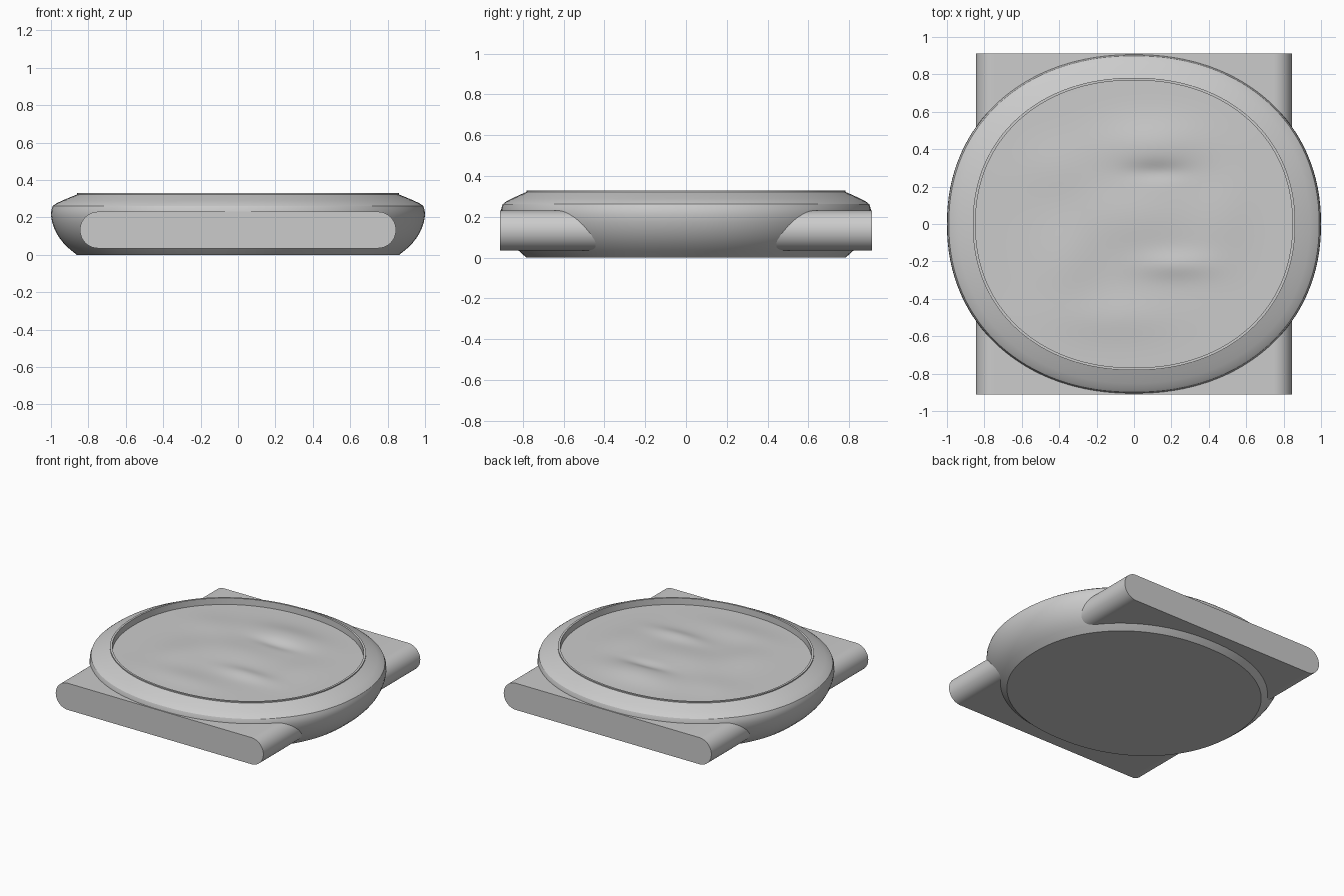
import bpy, bmesh, math

if "Cube" in bpy.data.objects:
    bpy.data.objects.remove(bpy.data.objects["Cube"])

SEGMENTS = 128
Y_RATIO = 0.907      # body is slightly squashed front to back
POWER = 2.14         # slightly squared ellipse


def outline(r, z):
    """One ring of the rounded body outline; z is a number or function of x, y."""
    ring = []
    for i in range(SEGMENTS):
        a = 2 * math.pi * i / SEGMENTS
        c, s = math.cos(a), math.sin(a)
        x = r * math.copysign(abs(c) ** (2 / POWER), c)
        y = r * Y_RATIO * math.copysign(abs(s) ** (2 / POWER), s)
        ring.append((x, y, z(x, y) if callable(z) else z))
    return ring


def loft(name, rings, angle=30):
    """Skin a stack of rings and cap both ends."""
    bm = bmesh.new()
    loops = [[bm.verts.new(p) for p in ring] for ring in rings]
    for low, high in zip(loops, loops[1:]):
        n = len(low)
        for i in range(n):
            j = (i + 1) % n
            bm.faces.new((low[i], low[j], high[j], high[i]))
    bm.faces.new(loops[0][::-1])
    bm.faces.new(loops[-1])
    bmesh.ops.recalc_face_normals(bm, faces=bm.faces)
    mesh = bpy.data.meshes.new(name)
    bm.to_mesh(mesh)
    bm.free()
    obj = bpy.data.objects.new(name, mesh)
    bpy.context.collection.objects.link(obj)
    bpy.ops.object.select_all(action='DESELECT')
    obj.select_set(True)
    bpy.context.view_layer.objects.active = obj
    bpy.ops.object.shade_smooth_by_angle(angle=math.radians(angle))
    return obj


# Soft bumps of the sculpted face: x, y, width in x, width in y, height
BUMPS = [
    (0.10, 0.42, 0.28, 0.14, 0.028), (0.12, 0.28, 0.16, 0.05, -0.014),
    (0.00, 0.05, 0.30, 0.20, 0.020), (0.22, -0.22, 0.20, 0.07, 0.018),
    (-0.35, -0.20, 0.16, 0.22, 0.014), (0.48, 0.05, 0.15, 0.25, 0.012),
    (-0.40, 0.30, 0.20, 0.15, 0.010), (-0.10, -0.50, 0.30, 0.12, 0.012),
]


def relief(x, y):
    z = 0.283
    for cx, cy, wx, wy, h in BUMPS:
        z += h * math.exp(-((x - cx) / wx) ** 2 - ((y - cy) / wy) ** 2)
    return z


# Case: bottom chamfer, bulging side, shoulder, rim, then recessed relief face
PROFILE = [
    (0.862, 0.0), (0.905, 0.035), (0.935, 0.065), (0.96, 0.098),
    (0.98, 0.135), (0.993, 0.172), (1.0, 0.21), (0.998, 0.24), (0.99, 0.262),
    (0.972, 0.275), (0.94, 0.29), (0.90, 0.307), (0.862, 0.322),
    (0.862, 0.33), (0.847, 0.33),
]
face_rings = [outline(0.847 * (1 - k / 40), relief) for k in range(40)]
loft("case", [outline(r, z) for r, z in PROFILE] + face_rings)

# Strap lugs: a flat bar with rounded sides running front to back
HALF_WIDTH, Z_MID, RADIUS = 0.845, 0.133, 0.098


def lug_section(y):
    ring = []
    for side in (1, -1):
        for i in range(25):
            a = math.pi * (i / 24 - 0.5)
            ring.append((side * (HALF_WIDTH - RADIUS + RADIUS * math.cos(a)),
                         y, Z_MID + side * RADIUS * math.sin(a)))
    return ring


loft("strap_lugs", [lug_section(-0.912), lug_section(0.912)])
